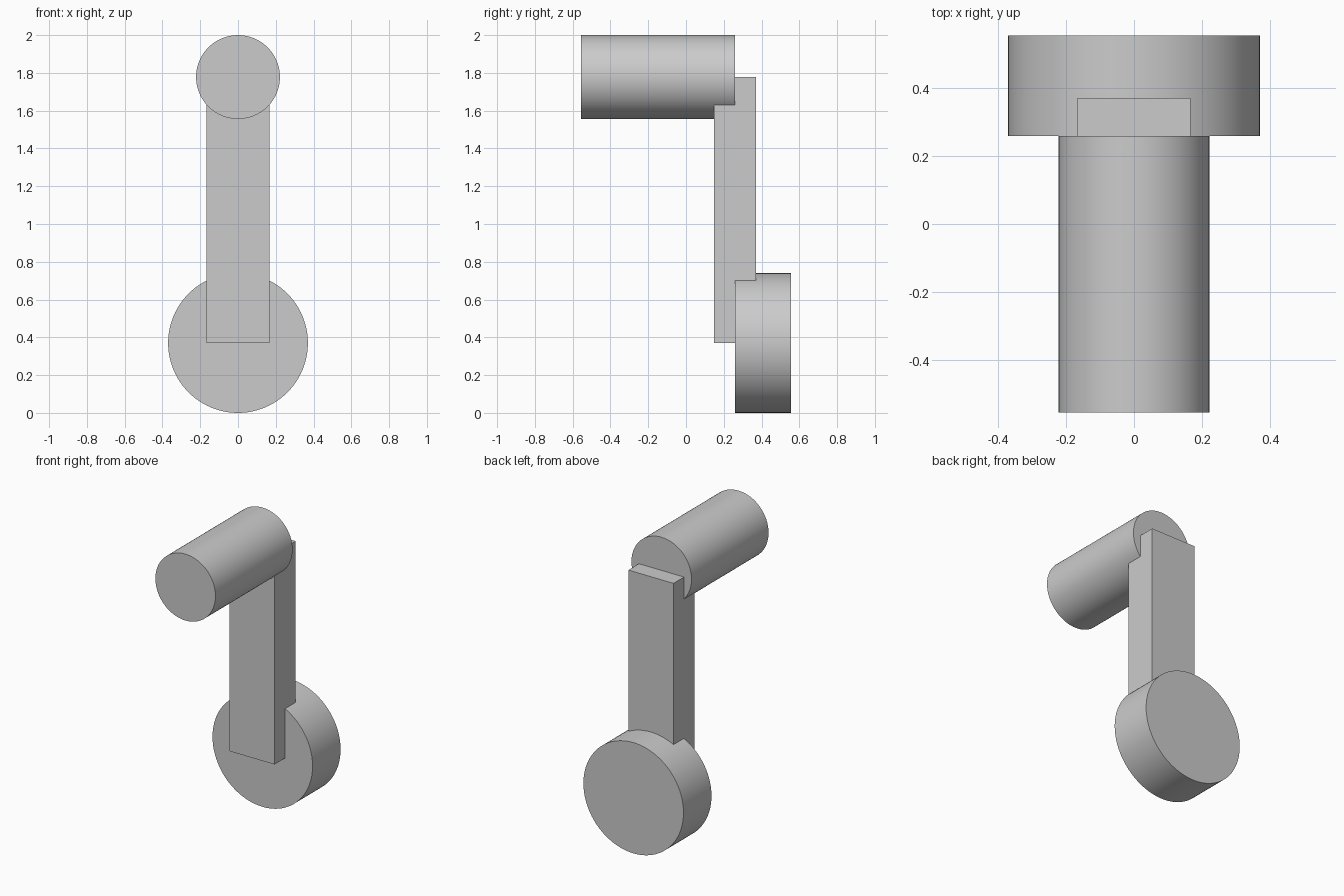
import bpy
import math

cube = bpy.data.objects.get("Cube")
if cube:
    bpy.data.objects.remove(cube, do_unlink=True)

# Single plain grey finish
grey = bpy.data.materials.new("plain_grey")
grey.use_nodes = True
GREY = (0.6, 0.6, 0.6, 1.0)
grey.diffuse_color = GREY
grey.node_tree.nodes["Principled BSDF"].inputs["Base Color"].default_value = GREY


def finish(name):
    obj = bpy.context.object
    obj.name = name
    obj.data.name = name
    obj.data.materials.append(grey)
    return obj


def cylinder(name, radius, y0, y1, z):
    """Round part lying along the y axis."""
    bpy.ops.mesh.primitive_cylinder_add(
        vertices=96, radius=radius, depth=y1 - y0,
        location=(0, (y0 + y1) / 2, z), rotation=(math.pi / 2, 0, 0))
    finish(name)
    bpy.ops.object.shade_smooth_by_angle(angle=math.radians(30))


def box(name, width, y0, y1, z0, z1):
    bpy.ops.mesh.primitive_cube_add(
        size=1, location=(0, (y0 + y1) / 2, (z0 + z1) / 2))
    obj = finish(name)
    obj.scale = (width, y1 - y0, z1 - z0)


AXLE_Z, GRIP_Z = 0.37, 1.778
JOINT_Y = 0.259

# Grip at the top, hub at the bottom, arm joining their centres
cylinder("grip", 0.222, -0.555, JOINT_Y, GRIP_Z)
cylinder("hub", 0.37, JOINT_Y, 0.555, AXLE_Z)
box("crank_arm", 0.333, JOINT_Y - 0.111, JOINT_Y + 0.111, AXLE_Z, GRIP_Z)
